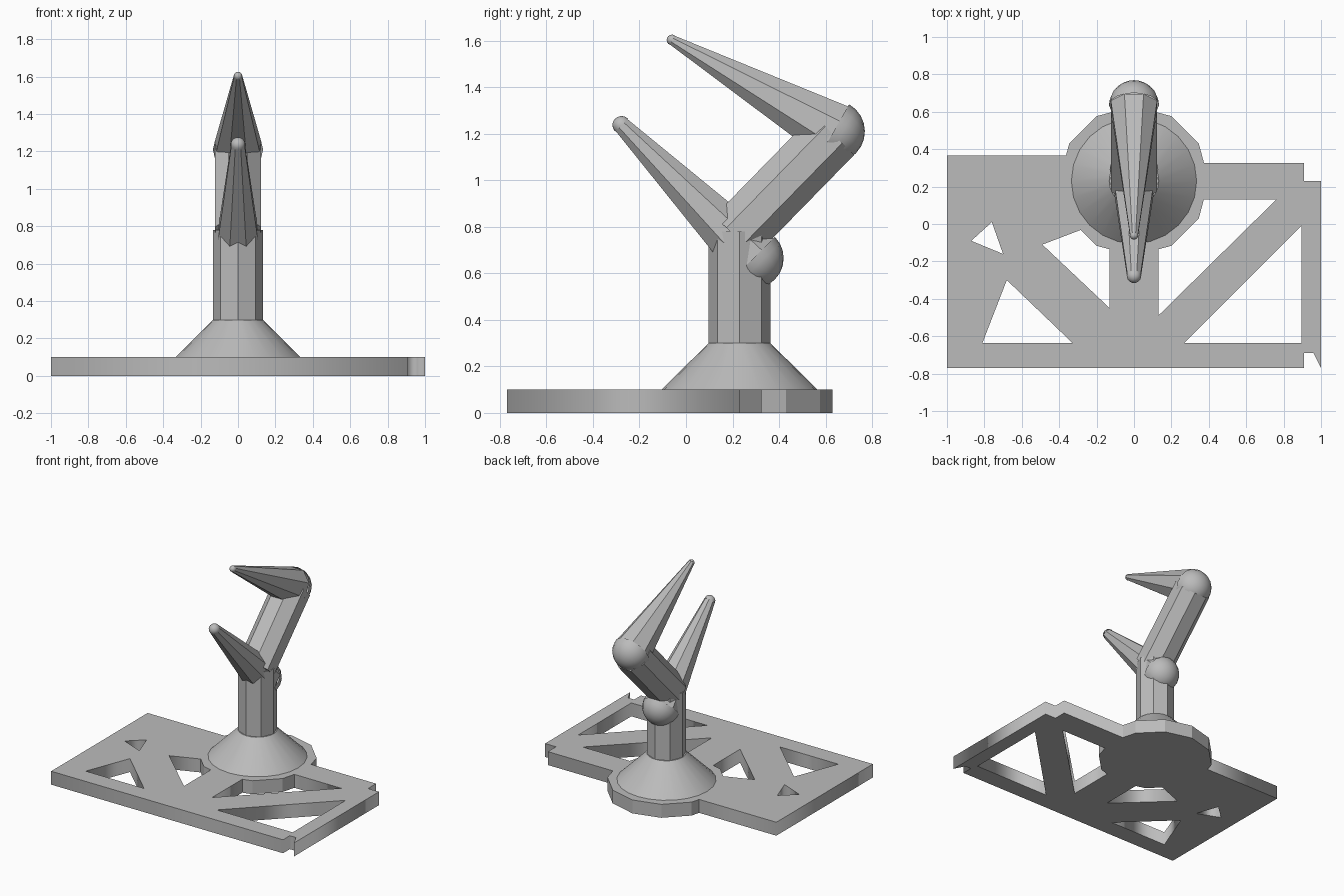
import bpy, bmesh, math
from mathutils import Matrix, Vector

cube = bpy.data.objects.get("Cube")
if cube:
    bpy.data.objects.remove(cube, do_unlink=True)

grey = bpy.data.materials.new("plain_grey")
grey.use_nodes = True
GREY = (0.5, 0.5, 0.5, 1)
grey.diffuse_color = GREY
grey.node_tree.nodes["Principled BSDF"].inputs["Base Color"].default_value = GREY

CENTRE_Y = 0.23
EIGHTH = math.pi / 8


def add_mesh(name, bm, matrix=Matrix(), smooth=None):
    mesh = bpy.data.meshes.new(name)
    bm.transform(matrix)
    bm.to_mesh(mesh)
    bm.free()
    mesh.materials.append(grey)
    obj = bpy.data.objects.new(name, mesh)
    bpy.context.collection.objects.link(obj)
    if smooth:
        bpy.ops.object.select_all(action="DESELECT")
        obj.select_set(True)
        bpy.context.view_layer.objects.active = obj
        bpy.ops.object.shade_smooth_by_angle(angle=math.radians(smooth))
    return obj


def aim(start, end, origin):
    """Place local +z along start -> end, both (y, z) points in the middle plane."""
    dy, dz = end[0] - start[0], end[1] - start[1]
    return (Matrix.Translation((0, *origin))
            @ Matrix.Rotation(math.atan2(-dy, dz), 4, "X"))


def rod(name, start, end, r1, r2, sides=8, turn=0.0, smooth=None):
    length = (Vector(end) - Vector(start)).length
    bm = bmesh.new()
    bmesh.ops.create_cone(bm, cap_ends=True, segments=sides, radius1=r1, radius2=r2,
                          depth=length,
                          matrix=Matrix.Translation((0, 0, length / 2))
                          @ Matrix.Rotation(turn, 4, "Z"))
    return add_mesh(name, bm, aim(start, end, start), smooth)


def dome(name, centre, away_from, radius):
    """Half ball on the side of centre that faces away from a point."""
    bm = bmesh.new()
    bmesh.ops.create_uvsphere(bm, u_segments=16, v_segments=12, radius=radius)
    low = [v for v in bm.verts if v.co.z < -0.001]
    bmesh.ops.delete(bm, geom=low, context="VERTS")
    return add_mesh(name, bm, aim(away_from, centre, centre), 35)


def claw(name, base, tip, r_base, r_tip):
    rod(name, base, tip, r_base, r_tip, turn=EIGHTH)
    dome(name + "_knuckle", base, tip, r_base)
    dome(name + "_tip", tip, base, r_tip)


def plate(name, loops, thickness):
    """Flat plate: first loop is the outline, the rest are openings."""
    curve = bpy.data.curves.new(name, "CURVE")
    curve.dimensions = "2D"
    curve.fill_mode = "BOTH"
    curve.extrude = thickness / 2
    for loop in loops:
        spline = curve.splines.new("POLY")
        spline.points.add(len(loop) - 1)
        for point, (x, y) in zip(spline.points, loop):
            point.co = (x, y, 0, 1)
        spline.use_cyclic_u = True
    curve.materials.append(grey)
    obj = bpy.data.objects.new(name, curve)
    obj.location.z = thickness / 2
    bpy.context.collection.objects.link(obj)
    bpy.ops.object.select_all(action="DESELECT")
    obj.select_set(True)
    bpy.context.view_layer.objects.active = obj
    bpy.ops.object.convert(target="MESH")


# Base plate with its cut-outs
outline = [(-1, -0.77), (0.91, -0.77), (0.91, -0.69), (0.96, -0.69), (1, -0.77),
           (1, 0.23), (0.91, 0.23), (0.91, 0.325), (0, 0.325), (0, 0.365), (-1, 0.365)]
openings = [
    [(0.13, 0.13), (0.76, 0.13), (0.13, -0.49)],
    [(0.895, -0.01), (0.895, -0.635), (0.27, -0.635)],
    [(-0.49, -0.11), (-0.28, -0.03), (-0.13, 0), (-0.13, -0.45)],
    [(-0.68, -0.3), (-0.81, -0.635), (-0.33, -0.635)],
    [(-0.87, -0.09), (-0.76, 0.01), (-0.7, -0.16)],
]
plate("base_plate", [outline] + openings, 0.1)

# Round foot, flared collar and column
rod("foot_disc", (CENTRE_Y, 0), (CENTRE_Y, 0.1), 0.4, 0.4, sides=12)
rod("flared_collar", (CENTRE_Y, 0.1), (CENTRE_Y, 0.3), 0.335, 0.133, sides=24, smooth=30)
rod("column", (CENTRE_Y, 0.3), (CENTRE_Y, 0.78), 0.133, 0.133)

# Leaning arm and the two tapered claws
rod("leaning_arm", (0.21, 0.76), (0.635, 1.195), 0.133, 0.133, turn=EIGHTH)
claw("upper_claw", (0.635, 1.21), (-0.06, 1.603), 0.134, 0.023)
claw("lower_claw", (0.29, 0.665), (-0.277, 1.237), 0.13, 0.039)
